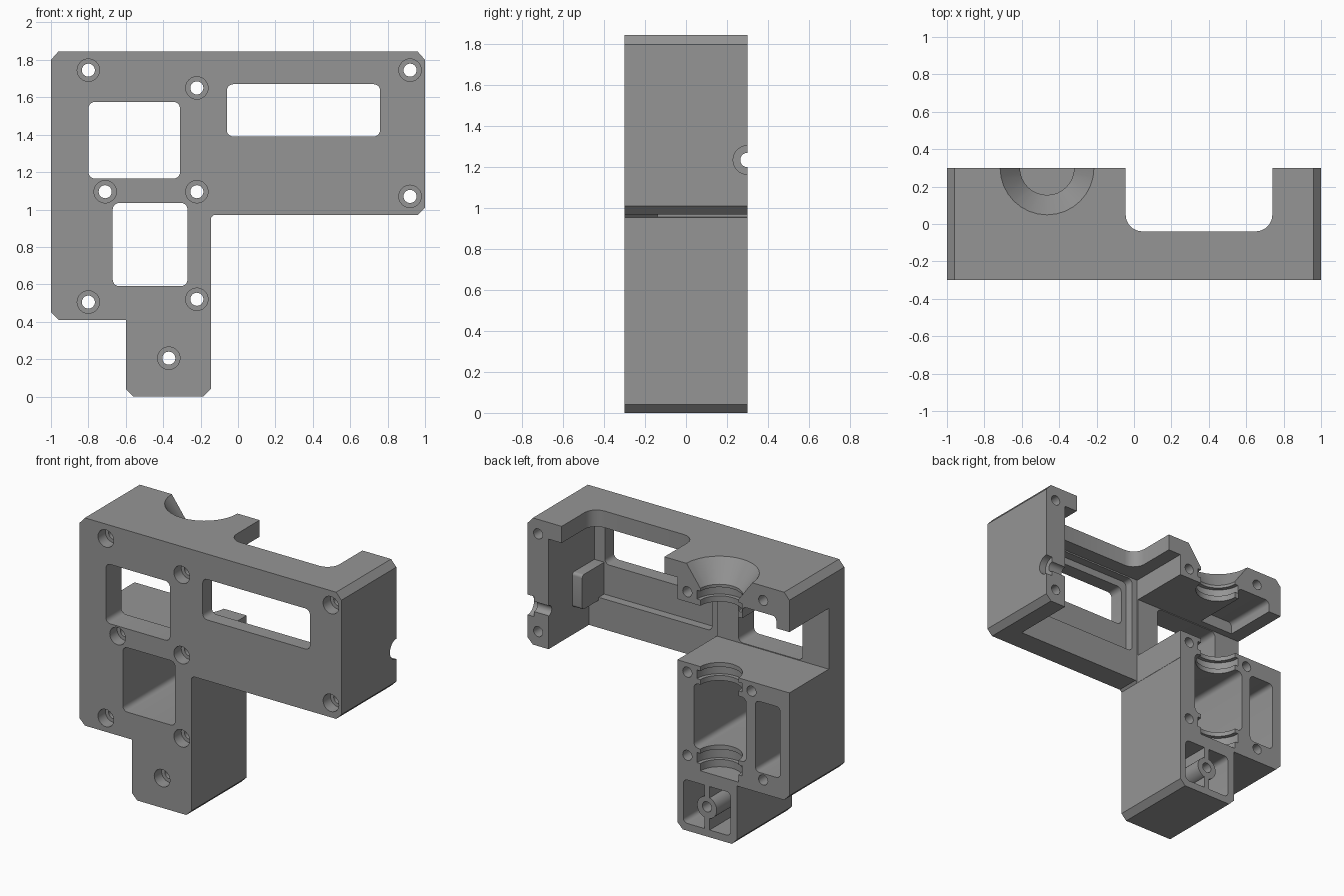
import bpy, bmesh, math
from mathutils import Matrix, Vector

if "Cube" in bpy.data.objects:
    bpy.data.objects.remove(bpy.data.objects["Cube"])

grey = bpy.data.materials.new("printed grey")
grey.diffuse_color = (0.30, 0.30, 0.30, 1)
grey.use_nodes = True
grey.node_tree.nodes["Principled BSDF"].inputs["Base Color"].default_value = grey.diffuse_color


def finish(name, bm):
    bmesh.ops.recalc_face_normals(bm, faces=bm.faces[:])
    me = bpy.data.meshes.new(name)
    bm.to_mesh(me)
    bm.free()
    me.materials.append(grey)
    ob = bpy.data.objects.new(name, me)
    bpy.context.collection.objects.link(ob)
    return ob


def box(name, x, y, z, r=0, axis=1):
    """Box from ranges, with edges along one axis rounded."""
    bm = bmesh.new()
    bmesh.ops.create_cube(bm, size=1)
    rng = (x, y, z)
    for v in bm.verts:
        v.co = Vector([a[0] + (c + 0.5) * (a[1] - a[0]) for a, c in zip(rng, v.co)])
    if r:
        es = [e for e in bm.edges
              if abs(e.verts[0].co[axis] - e.verts[1].co[axis]) > 1e-5]
        bmesh.ops.bevel(bm, geom=es, offset=r, segments=5, profile=0.5, affect='EDGES')
    return finish(name, bm)


def rod(name, axis, centre, lo, hi, r1, r2=None, n=32):
    """Cylinder or cone along an axis; centre gives the other two coordinates."""
    bm = bmesh.new()
    bmesh.ops.create_cone(bm, cap_ends=True, segments=n, radius1=r1,
                          radius2=r1 if r2 is None else r2, depth=hi - lo)
    mid = (lo + hi) / 2
    if axis == 'x':
        m = Matrix.Translation((mid, *centre)) @ Matrix.Rotation(math.pi / 2, 4, 'Y')
    elif axis == 'y':
        m = Matrix.Translation((centre[0], mid, centre[1])) @ Matrix.Rotation(-math.pi / 2, 4, 'X')
    else:
        m = Matrix.Translation((*centre, mid))
    bmesh.ops.transform(bm, matrix=m, verts=bm.verts)
    return finish(name, bm)


# housing outline, extruded front to back
outline = [(-1, .45), (-1, 1.80), (-.96, 1.845), (.96, 1.845), (1, 1.80), (1, 1.01),
           (.96, .97), (-.13, .97), (-.145, .955), (-.145, .04), (-.185, 0),
           (-.56, 0), (-.6, .04), (-.6, .41), (-.96, .41)]
bm = bmesh.new()
face = bm.faces.new([bm.verts.new((x, -.3, z)) for x, z in outline])
ext = bmesh.ops.extrude_face_region(bm, geom=[face])
for v in [g for g in ext['geom'] if isinstance(g, bmesh.types.BMVert)]:
    v.co.y = .3
housing = finish("housing", bm)

helpers = []


def apply(tool, op='DIFFERENCE'):
    tool.hide_render = True
    helpers.append(tool)
    mod = housing.modifiers.new(tool.name, 'BOOLEAN')
    mod.object, mod.operation, mod.solver = tool, op, 'EXACT'


B = .45   # cutters run out past the back
F = -.45  # cutters run out past the front

# windows in the front wall
apply(box("upper_window", (-.80, -.31), (F, 0), (1.165, 1.575), .035))
apply(box("arm_window", (-.06, .76), (F, 0), (1.39, 1.67), .035))
apply(box("leg_window", (-.67, -.27), (F, B), (.59, 1.035), .035))

# long channel, arm cavity and top slot
apply(box("channel", (-1.2, .2), (-.13, B), (1.16, 1.58)))
apply(box("arm_cavity", (-.144, .84), (-.14, B), (.85, 1.73)))
apply(box("wall_recess", (-.10, .84), (-.20, 0), (1.18, 1.72), .03))
apply(box("top_slot", (-.045, .74), (-.04, .6), (1.6, 2), .09, 2))
apply(box("roof_pocket", (-.90, -.64), (-.08, B), (1.5, 1.66), .03))

# rear pocket beside the shaft bay
apply(box("side_pocket", (-.93, -.74), (-.20, B), (.55, 1.04), .03))

# shaft bores with bearing grooves and a flared mouth
axis = (-.465, .3)
apply(rod("upper_bore", 'z', axis, 1.5, 1.95, .145))
apply(rod("flare", 'z', axis, 1.70, 1.86, .145, .262))
apply(rod("upper_groove", 'z', axis, 1.62, 1.68, .172))
apply(rod("lower_bore", 'z', axis, .44, 1.25, .145))
for z0, z1 in ((1.07, 1.13), (.49, .56)):
    apply(rod("groove", 'z', axis, z0, z1, .172))

# foot pocket with a screw post and rib
apply(box("foot_pocket", (-.55, -.19), (-.2, B), (.05, .35), .03))
apply(box("foot_rib", (-.39, -.35), (-.25, .3), (.03, .37)), 'UNION')
apply(rod("foot_post", 'y', (-.37, .2), -.25, .3, .075), 'UNION')

# screw holes with counterbores in the front
for x, z in ((-.8, 1.745), (.92, 1.745), (-.22, 1.65), (-.71, 1.095), (-.22, 1.095),
             (.92, 1.07), (-.8, .505), (-.22, .52), (-.37, .205)):
    apply(rod("screw_hole", 'y', (x, z), F, B, .035, n=24))
    apply(rod("counterbore", 'y', (x, z), F, -.22, .06, n=24))

# cable groove through the end block
apply(rod("cable_groove", 'x', (.3, 1.235), .7, 1.2, .035))
apply(rod("cable_mouth", 'x', (.3, 1.235), .95, 1.2, .07))

# bake the cuts
bpy.context.view_layer.update()
dg = bpy.context.evaluated_depsgraph_get()
baked = bpy.data.meshes.new_from_object(housing.evaluated_get(dg))
housing.modifiers.clear()
housing.data = baked
for h in helpers:
    bpy.data.objects.remove(h)

# small stop inside the end block
stop = box("cavity_stop", (.765, .86), (-.22, .04), (1.16, 1.40), .02, 0)

for ob in (housing, stop):
    ob.data.materials.clear()
    ob.data.materials.append(grey)
    bpy.ops.object.select_all(action='DESELECT')
    ob.select_set(True)
    bpy.context.view_layer.objects.active = ob
    bpy.ops.object.shade_smooth_by_angle(angle=math.radians(30))
